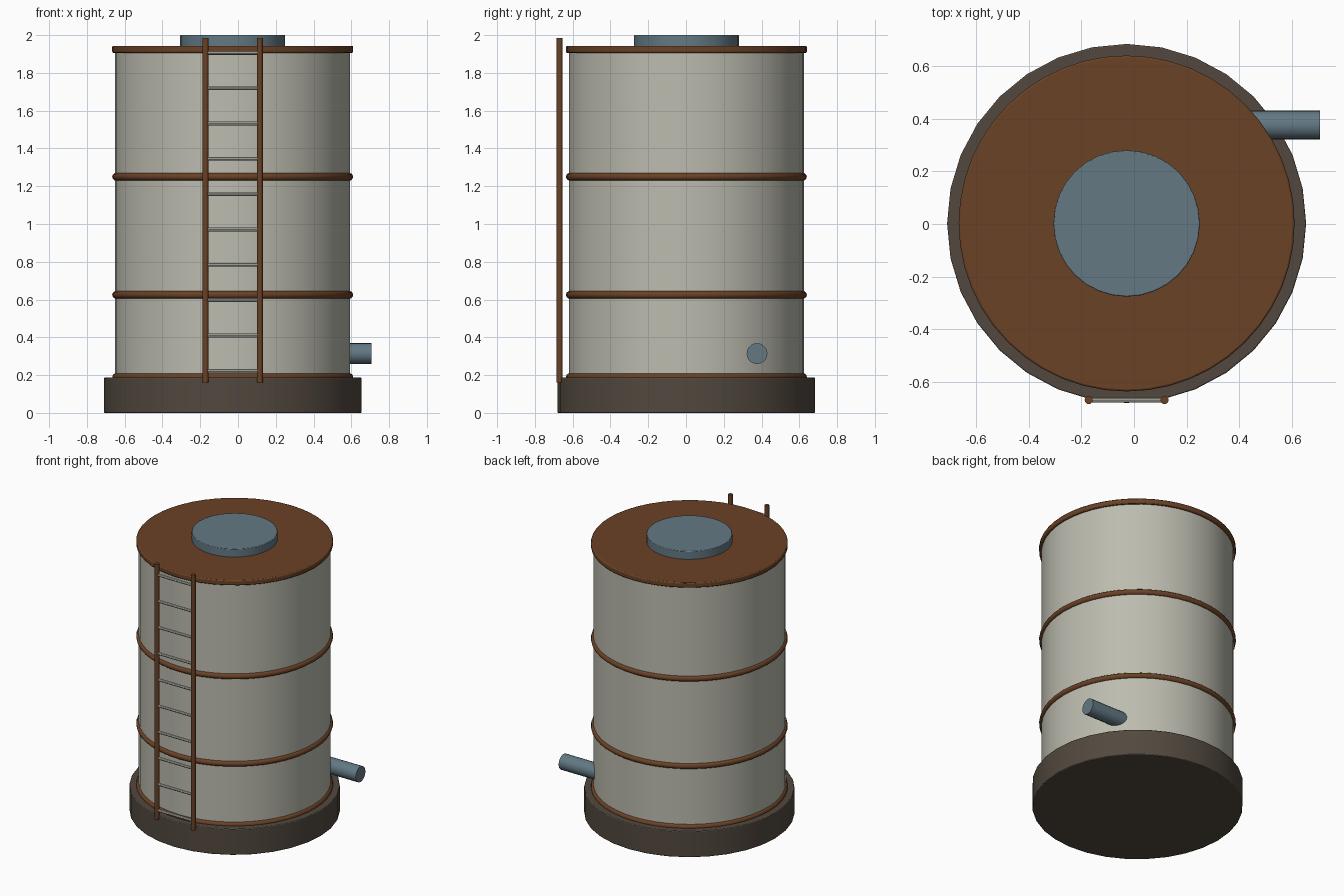
import bpy, math

if "Cube" in bpy.data.objects:
    bpy.data.objects.remove(bpy.data.objects["Cube"])

CX, CY = -0.028, 0.002   # tank axis


def material(name, rgb):
    m = bpy.data.materials.new(name)
    m.diffuse_color = (*rgb, 1)
    m.use_nodes = True
    m.node_tree.nodes["Principled BSDF"].inputs["Base Color"].default_value = m.diffuse_color
    return m


CREAM = material("weathered_cream", (0.50, 0.50, 0.43))
RUST = material("rust_brown", (0.145, 0.054, 0.019))
BLUE = material("slate_blue", (0.125, 0.19, 0.23))
STONE = material("dark_footing", (0.085, 0.066, 0.049))


def finish(name, mat, bevel=0):
    ob = bpy.context.object
    ob.name = name
    ob.data.materials.append(mat)
    if bevel:
        b = ob.modifiers.new("bevel", 'BEVEL')
        b.width, b.segments = bevel, 2
        b.limit_method, b.angle_limit = 'ANGLE', math.radians(40)
    bpy.ops.object.shade_smooth_by_angle(angle=math.radians(40))
    return ob


def upright(name, mat, x, y, r, z0, z1, sides, bevel=0):
    bpy.ops.mesh.primitive_cylinder_add(vertices=sides, radius=r, depth=z1 - z0,
                                        location=(x, y, (z0 + z1) / 2))
    return finish(name, mat, bevel)


def along_x(name, mat, x0, x1, y, z, r, sides):
    bpy.ops.mesh.primitive_cylinder_add(vertices=sides, radius=r, depth=x1 - x0,
                                        location=((x0 + x1) / 2, y, z),
                                        rotation=(0, math.pi / 2, 0))
    return finish(name, mat)


# Footing, shell, roof and hatch
upright("footing", STONE, CX, CY, 0.682, 0.0, 0.187, 32, 0.005)
upright("tank_shell", CREAM, CX, CY, 0.622, 0.15, 1.93, 48)
upright("roof", RUST, CX, CY, 0.638, 1.906, 1.943, 48, 0.007)
upright("hatch", BLUE, CX, CY, 0.278, 1.93, 2.0, 32, 0.004)

# Hoops around the shell
for i, z in enumerate((0.19, 0.625, 1.25)):
    bpy.ops.mesh.primitive_torus_add(major_radius=0.618, minor_radius=0.02,
                                     major_segments=48, minor_segments=10,
                                     location=(CX, CY, z))
    finish(f"hoop_{i + 1}", RUST)

# Ladder on the front
LY, HALF = -0.669, 0.144
for side, s in (("left", -1), ("right", 1)):
    upright(f"ladder_rail_{side}", RUST, CX + s * HALF, LY, 0.0155, 0.16, 1.985, 12)
for i in range(10):
    along_x(f"ladder_rung_{i + 1}", CREAM, CX - HALF, CX + HALF, LY,
            0.223 + i * 0.187, 0.010, 8)

# Outlet pipe on the right
along_x("outlet_pipe", BLUE, 0.40, 0.706, 0.376, 0.314, 0.055, 20)
